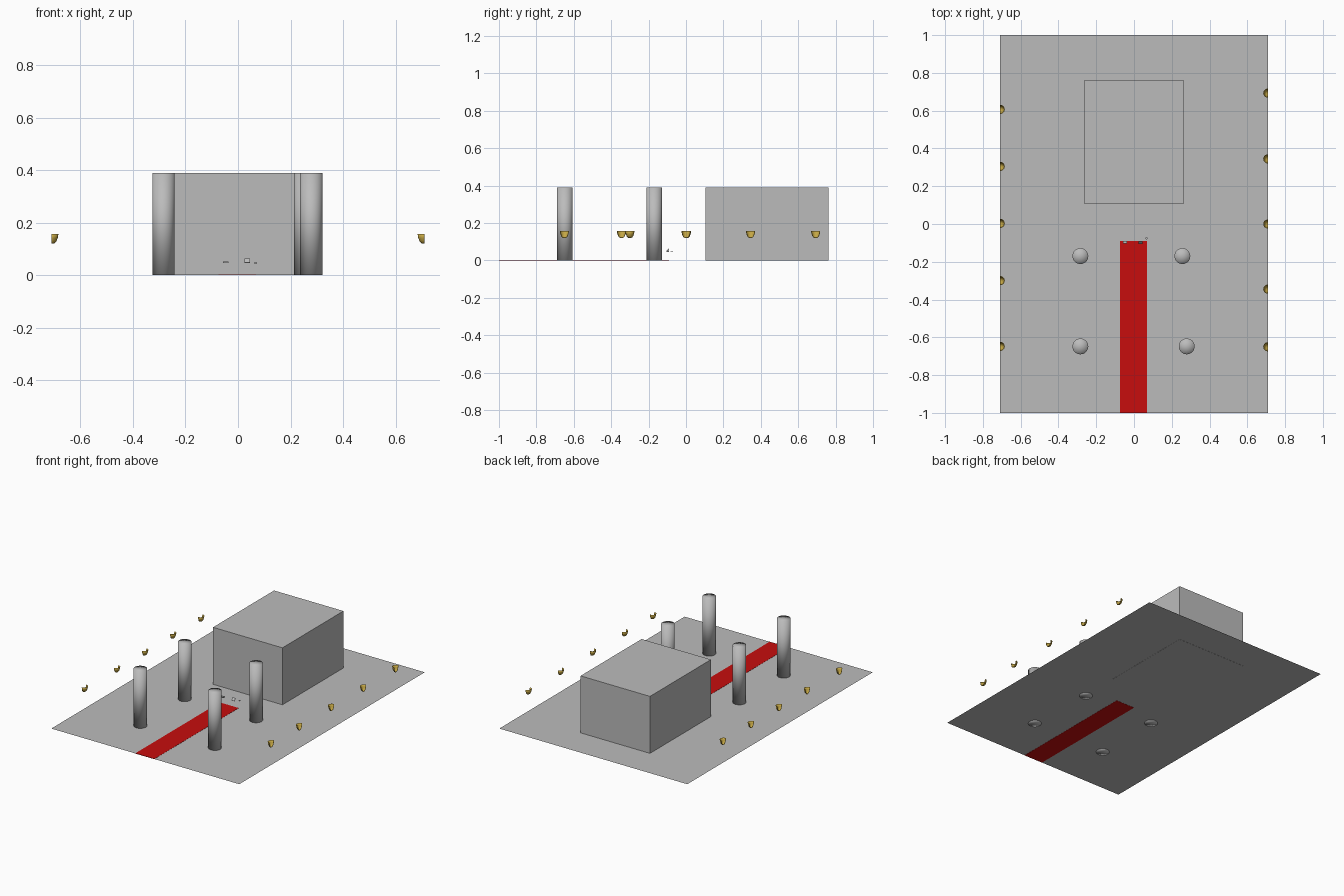
import bpy, bmesh, math

if "Cube" in bpy.data.objects:
    bpy.data.objects.remove(bpy.data.objects["Cube"])


def material(name, r, g, b):
    m = bpy.data.materials.new(name)
    m.diffuse_color = (r, g, b, 1)
    m.use_nodes = True
    m.node_tree.nodes["Principled BSDF"].inputs["Base Color"].default_value = m.diffuse_color
    return m


GREY = material("stone grey", 0.5, 0.5, 0.5)
RED = material("carpet red", 0.57, 0.004, 0.004)
GOLD = material("lamp gold", 0.56, 0.39, 0.06)


def finish(name, bm, mat, smooth=False):
    me = bpy.data.meshes.new(name)
    bmesh.ops.recalc_face_normals(bm, faces=bm.faces)
    for f in bm.faces:
        f.smooth = smooth
    bm.to_mesh(me)
    bm.free()
    me.materials.append(mat)
    ob = bpy.data.objects.new(name, me)
    bpy.context.collection.objects.link(ob)
    return ob


def box(name, x0, x1, y0, y1, z0, z1, mat):
    bm = bmesh.new()
    bmesh.ops.create_cube(bm, size=1)
    for v in bm.verts:
        v.co = (x1 if v.co.x > 0 else x0,
                y1 if v.co.y > 0 else y0,
                z1 if v.co.z > 0 else z0)
    return finish(name, bm, mat)


# floor: single sheet
bm = bmesh.new()
bmesh.ops.create_grid(bm, x_segments=1, y_segments=1, size=1)
for v in bm.verts:
    v.co.x *= 0.71
    v.co.z = 0.001
finish("floor", bm, GREY)

# carpet, showing on both sides of the floor
box("carpet", -0.075, 0.068, -1.0, -0.09, 0.0, 0.002, RED)

# large block at the back
box("back_block", -0.262, 0.262, 0.105, 0.763, 0.0, 0.39, GREY)

# pillars with softly shaded ends
for i, (x, y) in enumerate([(-0.284, -0.17), (-0.284, -0.648),
                            (0.256, -0.17), (0.279, -0.648)]):
    bm = bmesh.new()
    bmesh.ops.create_cone(bm, cap_ends=True, cap_tris=True, segments=32,
                          radius1=0.042, radius2=0.042, depth=0.39)
    bmesh.ops.translate(bm, vec=(x, y, 0.195), verts=bm.verts)
    finish(f"pillar_{i + 1}", bm, GREY, smooth=True)


# wall lamps: half bowls, open at the top and towards the wall
PROFILE = [(0.006, 0.121), (0.012, 0.124), (0.017, 0.131),
           (0.021, 0.142), (0.0235, 0.157)]
STEPS = 12


def wall_lamp(name, side, y):
    bm = bmesh.new()
    rows = []
    for r, z in PROFILE:
        rows.append([bm.verts.new((side * (0.71 - 1.06 * r * math.sin(math.pi * k / STEPS)),
                                   y - r * math.cos(math.pi * k / STEPS), z))
                     for k in range(STEPS + 1)])
    for a, b in zip(rows, rows[1:]):
        for k in range(STEPS):
            bm.faces.new((a[k], a[k + 1], b[k + 1], b[k]))
    bm.faces.new(rows[0])
    ob = finish(name, bm, GOLD, smooth=True)
    mod = ob.modifiers.new("thickness", 'SOLIDIFY')
    mod.thickness = 0.002
    mod.offset = 0


for side, label, ys in [(-1, "left", (0.607, 0.305, 0.003, -0.3, -0.648)),
                        (1, "right", (0.693, 0.345, 0.0, -0.345, -0.65))]:
    for i, y in enumerate(ys):
        wall_lamp(f"{label}_wall_lamp_{i + 1}", side, y)

# small loose pieces floating past the end of the carpet
box("small_plate", -0.058, -0.037, -0.104, -0.09, 0.046, 0.053, GREY)
p = box("small_panel", -0.0105, 0.0105, -0.002, 0.002, -0.0105, 0.0105, GREY)
p.location = (0.0345, -0.097, 0.055)
p.rotation_euler = (math.radians(-40), 0, 0)
bm = bmesh.new()
bmesh.ops.create_cone(bm, cap_ends=True, segments=16,
                      radius1=0.006, radius2=0.006, depth=0.003)
bmesh.ops.translate(bm, vec=(0.066, -0.076, 0.046), verts=bm.verts)
finish("small_disc", bm, GREY)
